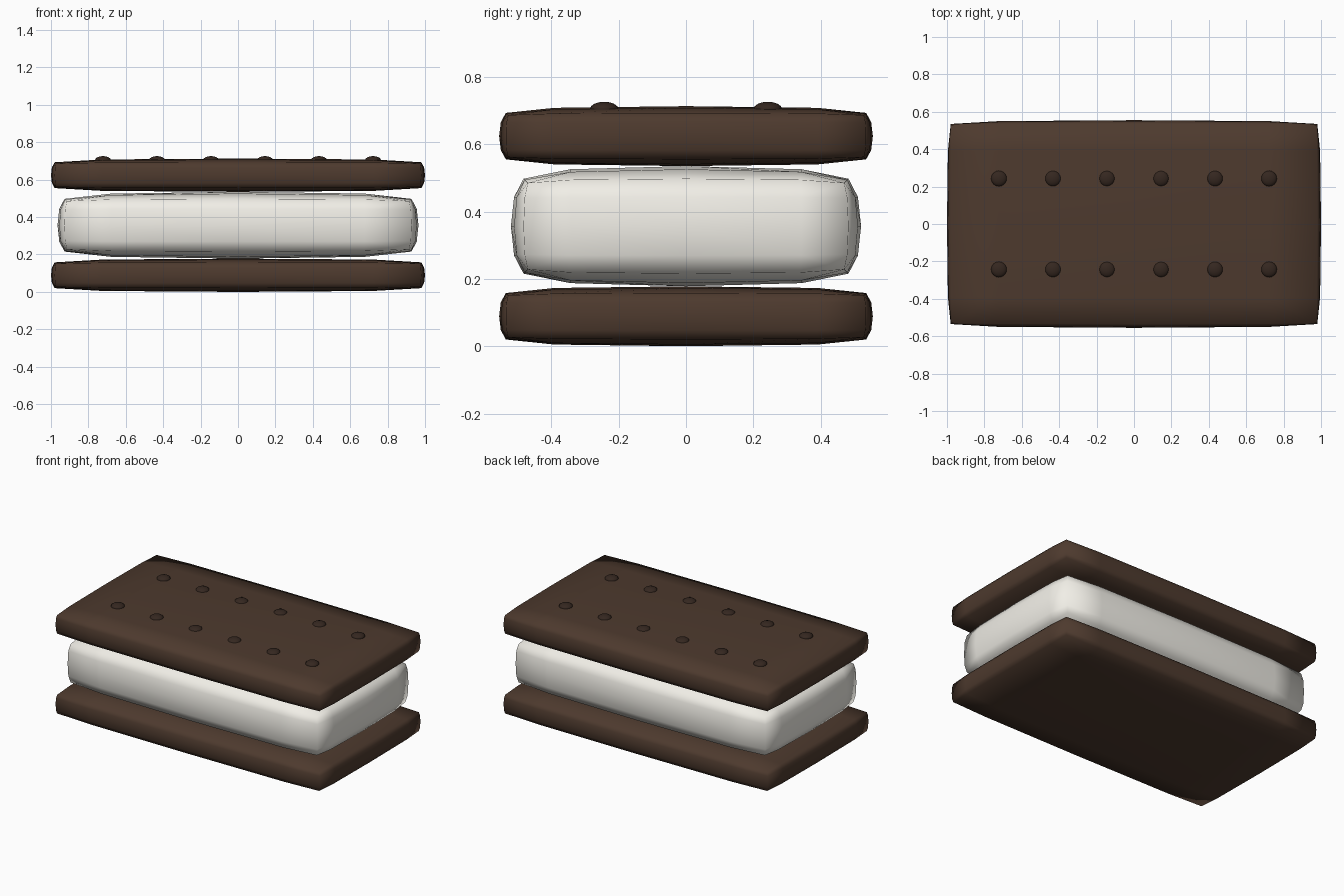
import bpy

if "Cube" in bpy.data.objects:
    bpy.data.objects.remove(bpy.data.objects["Cube"])

def material(name, rgb):
    m = bpy.data.materials.new(name)
    m.diffuse_color = (*rgb, 1)
    m.use_nodes = True
    m.node_tree.nodes["Principled BSDF"].inputs["Base Color"].default_value = m.diffuse_color
    return m

wafer_mat = material("chocolate", (0.075, 0.042, 0.027))
dot_mat = material("dark_chocolate", (0.035, 0.020, 0.014))
cream_mat = material("cream", (0.88, 0.86, 0.80))

def soft_slab(name, size, z, bevel, mat):
    """Box softened by a chamfer and one level of subdivision."""
    bpy.ops.mesh.primitive_cube_add(size=1, location=(0, 0, z))
    ob = bpy.context.object
    ob.name = name
    ob.scale = size
    bpy.ops.object.transform_apply(location=False, rotation=False, scale=True)
    b = ob.modifiers.new("chamfer", 'BEVEL')
    b.width = bevel
    b.segments = 1
    s = ob.modifiers.new("soften", 'SUBSURF')
    s.levels = s.render_levels = 1
    s.use_limit_surface = False
    bpy.ops.object.shade_smooth()
    ob.data.materials.append(mat)

# Two wafers with the ice cream filling between them
soft_slab("bottom_wafer", (2.0, 1.11, 0.178), 0.089, 0.04, wafer_mat)
soft_slab("filling", (1.93, 1.04, 0.357), 0.3565, 0.075, cream_mat)
soft_slab("top_wafer", (2.0, 1.11, 0.178), 0.624, 0.04, wafer_mat)

# Two rows of flattened dots on the top wafer
for row, y in enumerate((-0.243, 0.243)):
    for i in range(6):
        bpy.ops.mesh.primitive_uv_sphere_add(
            segments=16, ring_count=8, radius=1,
            location=(-0.722 + 0.2888 * i, y, 0.705))
        dot = bpy.context.object
        dot.name = f"dot_{row + 1}_{i + 1}"
        dot.scale = (0.042, 0.042, 0.021)
        bpy.ops.object.shade_smooth()
        dot.data.materials.append(dot_mat)
